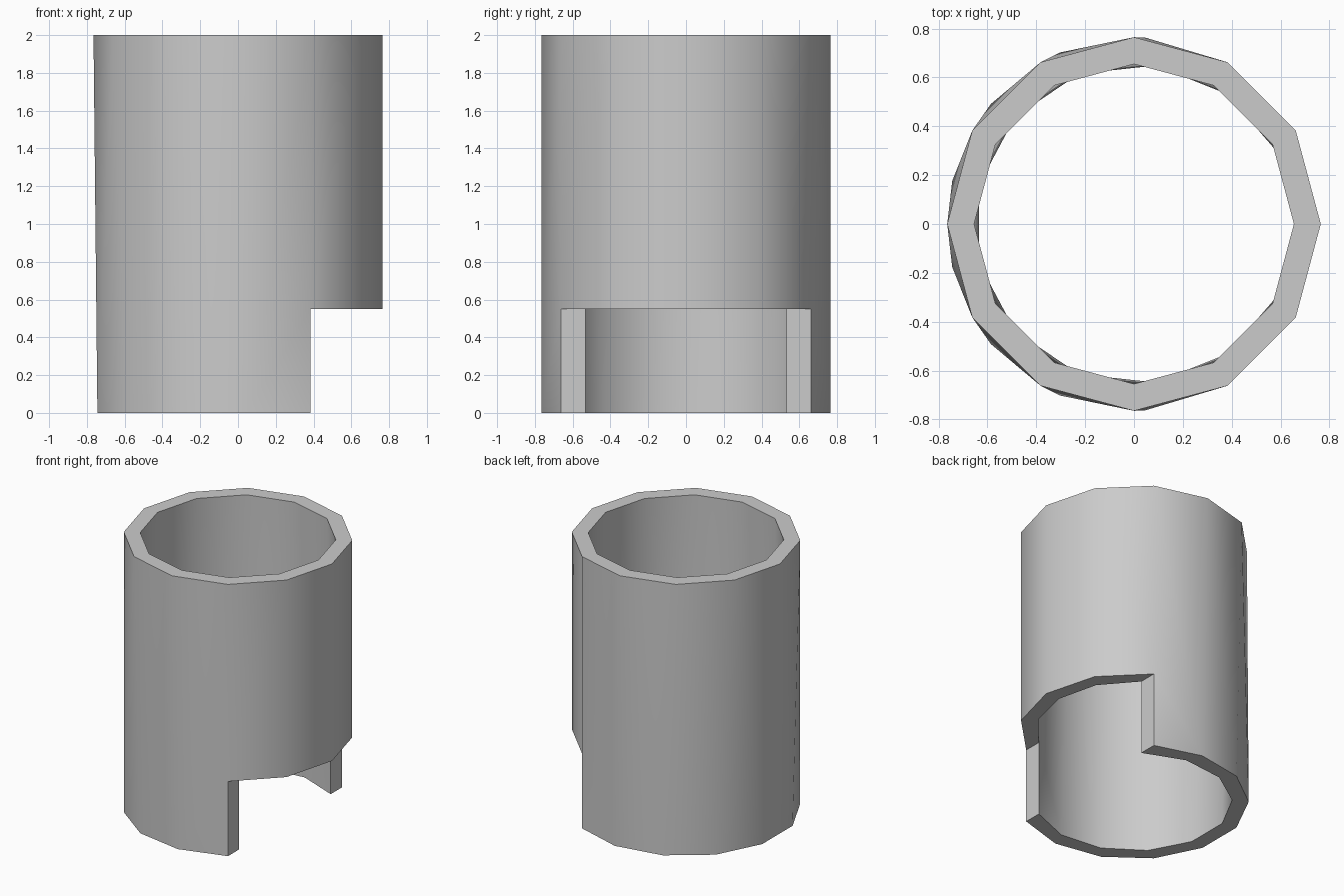
import bpy, bmesh
from math import radians, cos, sin

cube = bpy.data.objects.get("Cube")
if cube:
    bpy.data.objects.remove(cube, do_unlink=True)

HEIGHT, NOTCH = 2.0, 0.55
OUTER, INNER = 0.765, 0.655
bm = bmesh.new()


def arc(radius, z, middle, half, steps):
    """Vertices on an arc, each paired with its angle from the arc's middle."""
    points = []
    for i in range(steps + 1):
        off = -half + 2 * half * i / steps
        a = radians(middle + off)
        points.append((bm.verts.new((radius * cos(a), radius * sin(a), z)), off))
    return points


def strip(low, top):
    """Triangles between two arcs that may have different vertex counts."""
    i = j = 0
    while i < len(low) - 1 or j < len(top) - 1:
        low_mid = 0.99 * (low[i][1] + low[i + 1][1]) if i < len(low) - 1 else 999
        top_mid = top[j][1] + top[j + 1][1] if j < len(top) - 1 else 999
        if low_mid < top_mid:
            bm.faces.new((low[i][0], low[i + 1][0], top[j][0]))
            i += 1
        else:
            bm.faces.new((low[i][0], top[j + 1][0], top[j][0]))
            j += 1


def wall(radius, notch_half):
    """One skin of the tube: full-height side plus the part over the notch."""
    rim = arc(radius, HEIGHT, 180, 180, 12)
    bm.verts.remove(rim.pop()[0])
    ring = [v for v, _ in rim]              # starts at 0 degrees
    rim_side = [(ring[k], 30 * k - 180) for k in range(2, 11)]
    rim_notch = [(ring[k % 12], 30 * k) for k in range(-2, 3)]
    lintel = arc(radius, NOTCH, 0, notch_half, 4)
    foot = arc(radius, 0, 180, 180 - notch_half, 9)
    strip(lintel, rim_notch)
    # side wall, hung from the notch corners
    start, end = lintel[-1][0], lintel[0][0]
    strip([(start, foot[0][1])] + foot[1:-1] + [(end, foot[-1][1])], rim_side)
    bm.faces.new((start, foot[0][0], foot[1][0]))
    bm.faces.new((end, foot[-2][0], foot[-1][0]))
    return ring + ring[:1], [v for v, _ in lintel], [v for v, _ in foot]


# The notch sides are flat at x = OUTER / 2, so the inner skin meets them sooner
outer = wall(OUTER, 60)
inner = wall(INNER, 54.3)

# Rim, notch ceiling and foot join the two skins
for a, b in zip(outer, inner):
    for k in range(len(a) - 1):
        bm.faces.new((a[k], a[k + 1], b[k + 1], b[k]))

# Upright notch sides
for l, f in ((-1, 0), (0, -1)):
    bm.faces.new((outer[1][l], outer[2][f], inner[2][f], inner[1][l]))

bmesh.ops.recalc_face_normals(bm, faces=bm.faces)
mesh = bpy.data.meshes.new("notched_tube")
bm.to_mesh(mesh)
bm.free()
tube = bpy.data.objects.new("notched_tube", mesh)
bpy.context.collection.objects.link(tube)

# Plain grey
grey = bpy.data.materials.new("light_grey")
grey.use_nodes = True
colour = (0.6, 0.6, 0.6, 1)
grey.diffuse_color = colour
grey.node_tree.nodes["Principled BSDF"].inputs["Base Color"].default_value = colour
mesh.materials.append(grey)

# Smooth skins, sharp rims
bpy.ops.object.select_all(action='DESELECT')
tube.select_set(True)
bpy.context.view_layer.objects.active = tube
bpy.ops.object.shade_smooth_by_angle(angle=radians(40))
